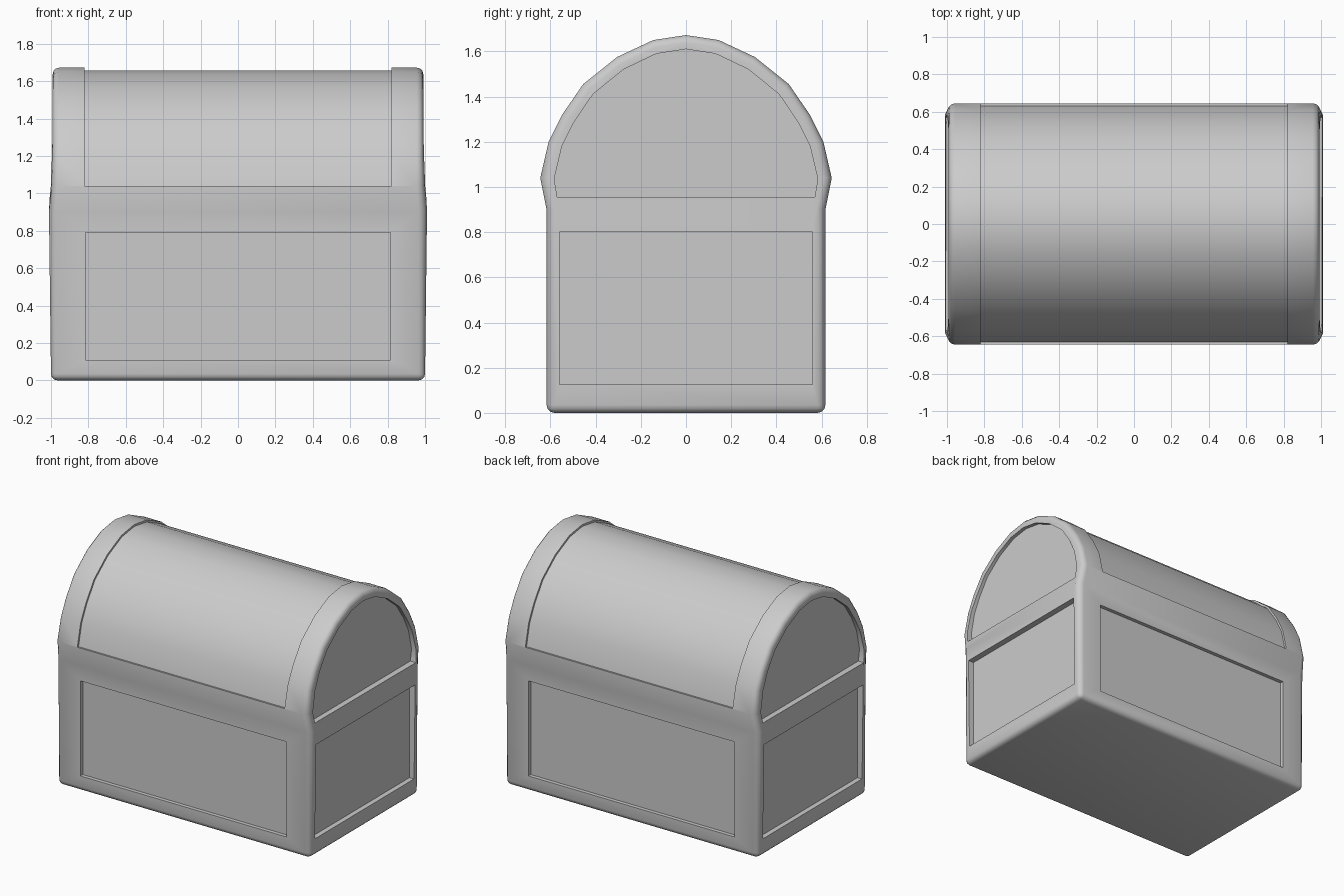
import bpy, bmesh, math

if "Cube" in bpy.data.objects:
    bpy.data.objects.remove(bpy.data.objects["Cube"])

# half profile (y, z) from the bottom up to the crown of the lid
ARCH = [(0.645, 1.04), (0.608, 1.20), (0.548, 1.32), (0.455, 1.455),
        (0.305, 1.575), (0.145, 1.65), (0, 1.672)]
BODY = [(0.617, 0), (0.617, 0.90)] + ARCH


def mirror(half):
    return half + [(-y, z) for y, z in reversed(half) if y > 0]


def extrude(name, outline, x0, x1):
    """Closed (y, z) outline extruded along x."""
    bm = bmesh.new()
    a = [bm.verts.new((x0, y, z)) for y, z in outline]
    b = [bm.verts.new((x1, y, z)) for y, z in outline]
    n = len(a)
    bm.faces.new(a)
    bm.faces.new(b[::-1])
    for i in range(n):
        bm.faces.new((a[i], b[i], b[(i + 1) % n], a[(i + 1) % n]))
    bmesh.ops.recalc_face_normals(bm, faces=bm.faces)
    me = bpy.data.meshes.new(name)
    bm.to_mesh(me)
    bm.free()
    ob = bpy.data.objects.new(name, me)
    bpy.context.collection.objects.link(ob)
    return ob


def inset(points, d):
    """Pull arch points towards the lid centre."""
    out = []
    for y, z in points:
        r = math.hypot(y, z - 1.0)
        k = (r - d) / r
        out.append((y * k, 1.0 + (z - 1.0) * k))
    return out


# chest body with rounded edges
chest = extrude("chest", mirror(BODY), -1, 1)
for v in chest.data.vertices:
    if v.co.z > 1:
        v.co.x *= 0.991
bev = chest.modifiers.new("round", 'BEVEL')
bev.width = 0.035
bev.segments = 3
bev.limit_method = 'ANGLE'
bev.angle_limit = math.radians(60)

# cutters for the recessed panels
cutters = []
for s in (-1, 1):
    # long front and back panels
    cutters.append(extrude("long_panel_cutter", [(s * 0.59, 0.11), (s * 0.8, 0.11),
                                                 (s * 0.8, 0.79), (s * 0.59, 0.79)], -0.815, 0.815))
    # end panels
    x0, x1 = sorted((s * 0.965, s * 1.2))
    cutters.append(extrude("end_panel_cutter", [(-0.56, 0.125), (0.56, 0.125),
                                                (0.56, 0.80), (-0.56, 0.80)], x0, x1))
    # arched lid ends
    arch = [(0.57, 0.955)] + inset(ARCH, 0.062)
    cutters.append(extrude("lid_end_cutter", mirror(arch), x0, x1))
# curved lid panel between the two end bands
inner = mirror(inset(ARCH, 0.014))
outer = mirror(inset(ARCH, -0.3))
cutters.append(extrude("lid_panel_cutter", inner + outer[::-1], -0.82, 0.82))

for c in cutters:
    c.hide_render = True
    c.hide_set(True)
    m = chest.modifiers.new("recess", 'BOOLEAN')
    m.operation = 'DIFFERENCE'
    m.solver = 'EXACT'
    m.object = c

# bake the modifiers, remove the cutters
bpy.context.view_layer.update()
dg = bpy.context.evaluated_depsgraph_get()
mesh = bpy.data.meshes.new_from_object(chest.evaluated_get(dg))
chest.modifiers.clear()
chest.data = mesh
for c in cutters:
    bpy.data.objects.remove(c)

bpy.context.view_layer.objects.active = chest
chest.select_set(True)
bpy.ops.object.shade_smooth_by_angle(angle=math.radians(40))
